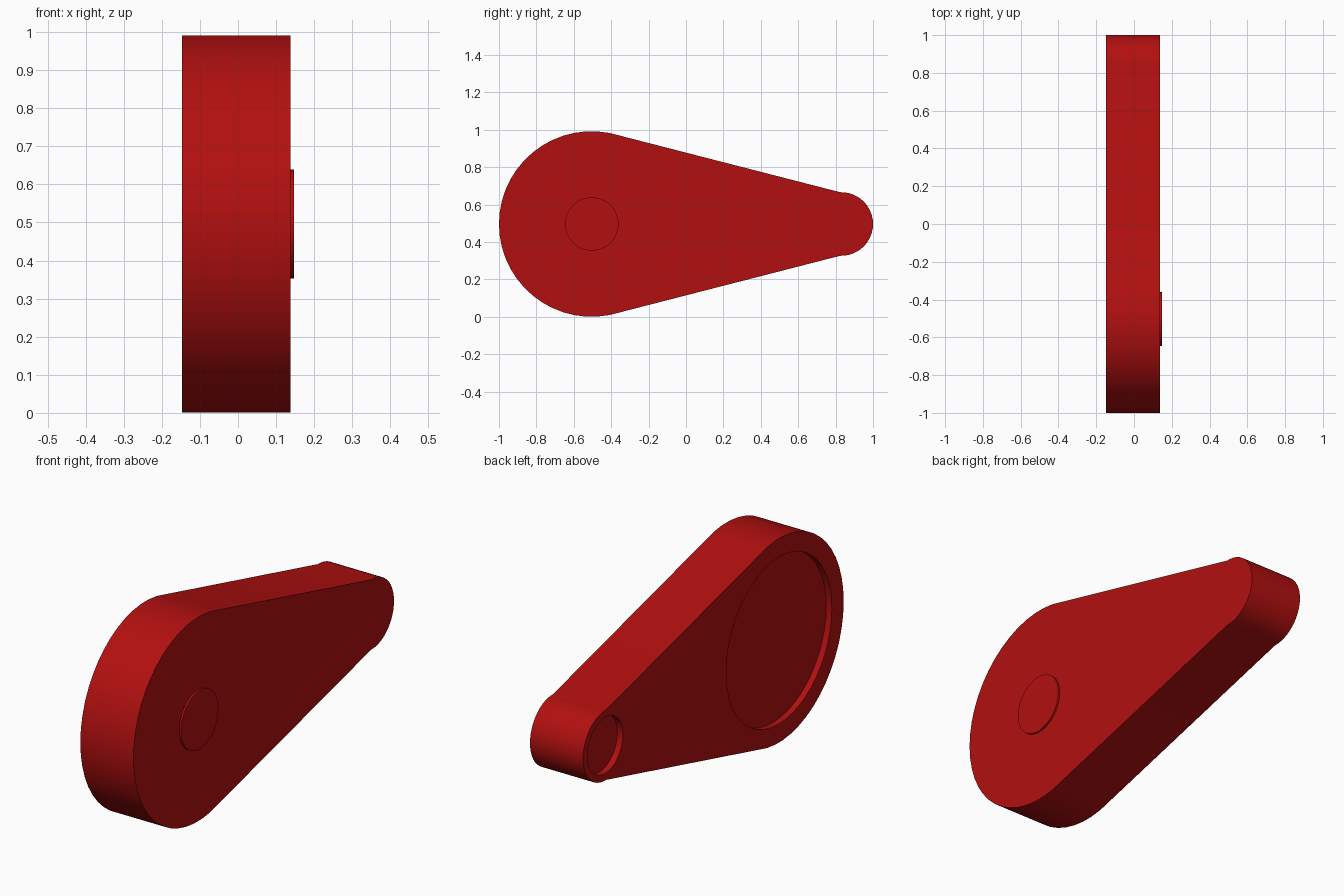
import bpy
import bmesh
import math

cube = bpy.data.objects.get("Cube")
if cube:
    bpy.data.objects.remove(cube, do_unlink=True)

red = bpy.data.materials.new("deep_red")
red.use_nodes = True
red.diffuse_color = (0.45, 0.005, 0.005, 1)
red.node_tree.nodes["Principled BSDF"].inputs["Base Color"].default_value = red.diffuse_color

MID_Z = 0.496
BIG_Y, BIG_R = -0.504, 0.496
SMALL_Y, SMALL_R = 0.83, 0.17
BACK_X, FACE_X, BOSS_X = -0.147, 0.138, 0.147


def arc(cy, radius, start, end, steps):
    """Points along an arc in the y-z plane, angles in degrees."""
    angles = [math.radians(start + (end - start) * i / steps) for i in range(steps + 1)]
    return [(cy + radius * math.cos(a), MID_Z + radius * math.sin(a)) for a in angles]


def extrude(name, outline, x0, x1):
    """Solid made by extruding a y-z outline along x."""
    bm = bmesh.new()
    face = bm.faces.new([bm.verts.new((x0, y, z)) for y, z in outline])
    result = bmesh.ops.extrude_face_region(bm, geom=[face])
    moved = [v for v in result["geom"] if isinstance(v, bmesh.types.BMVert)]
    bmesh.ops.translate(bm, verts=moved, vec=(x1 - x0, 0, 0))
    bmesh.ops.recalc_face_normals(bm, faces=bm.faces)
    mesh = bpy.data.meshes.new(name)
    bm.to_mesh(mesh)
    bm.free()
    mesh.materials.append(red)
    obj = bpy.data.objects.new(name, mesh)
    bpy.context.collection.objects.link(obj)
    return obj


def disc(name, cy, radius, x0, x1):
    return extrude(name, arc(cy, radius, 0, 360, 48)[:-1], x0, x1)


def activate(obj):
    bpy.ops.object.select_all(action="DESELECT")
    obj.select_set(True)
    bpy.context.view_layer.objects.active = obj


# Teardrop body: large and small round ends joined by straight sides
outline = arc(BIG_Y, BIG_R, 72, 288, 30) + arc(SMALL_Y, SMALL_R, -92, 92, 24)
body = extrude("teardrop_body", outline, BACK_X, FACE_X)

# Shallow round pockets in the back face
for cy, radius in ((BIG_Y, 0.405), (SMALL_Y, 0.136)):
    cutter = disc("pocket_cutter", cy, radius, BACK_X - 0.1, BACK_X + 0.03)
    cutter.hide_render = True
    cut = body.modifiers.new("pocket", "BOOLEAN")
    cut.operation = "DIFFERENCE"
    cut.solver = "EXACT"
    cut.object = cutter
    activate(body)
    bpy.ops.object.modifier_apply(modifier=cut.name)
    bpy.data.objects.remove(cutter, do_unlink=True)

# Low round boss on the outer face
boss = disc("round_boss", BIG_Y, 0.143, FACE_X - 0.01, BOSS_X)

for obj in (body, boss):
    activate(obj)
    bpy.ops.object.shade_smooth_by_angle(angle=math.radians(20))
